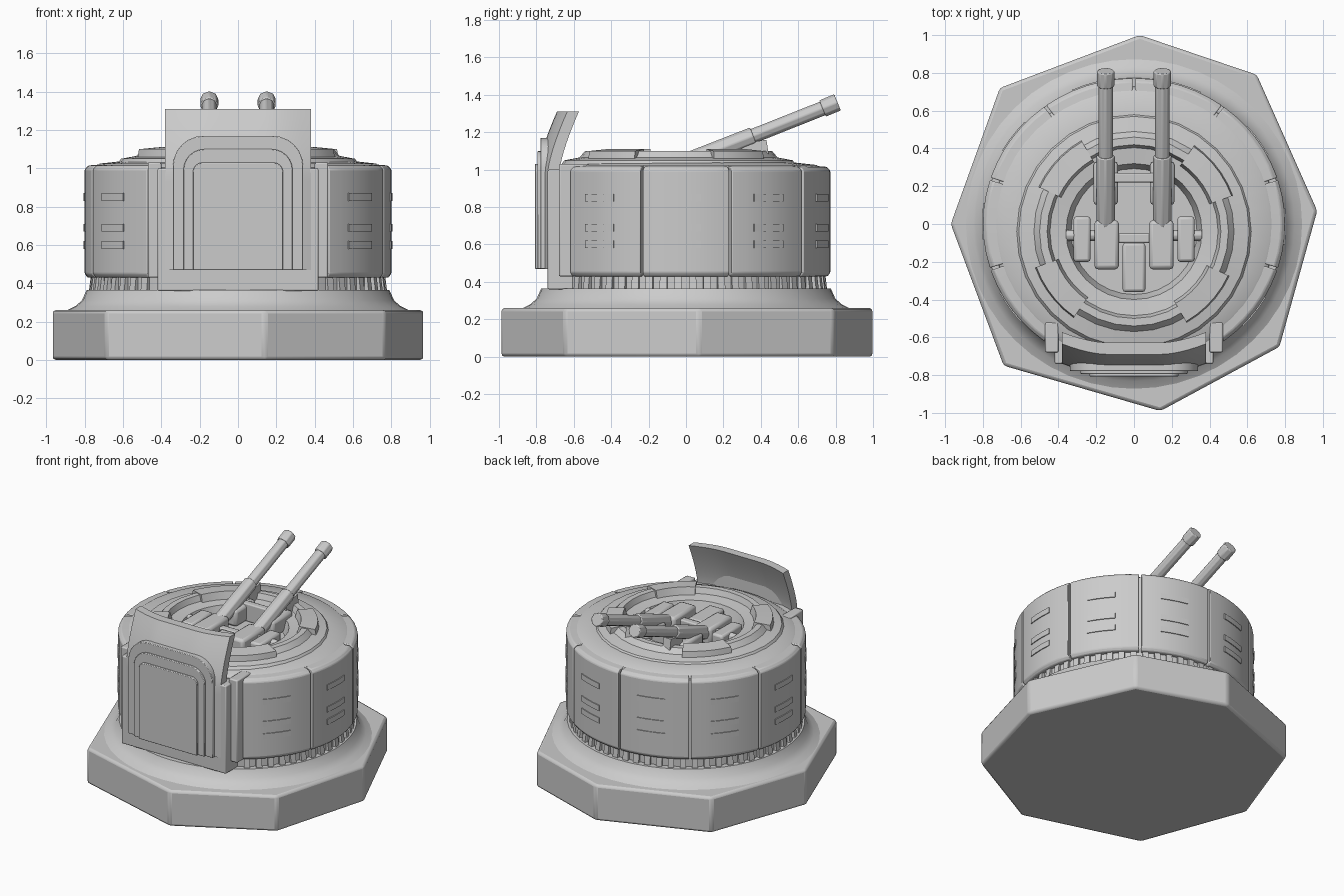
import bpy, bmesh, math
from mathutils import Vector

if "Cube" in bpy.data.objects:
    bpy.data.objects.remove(bpy.data.objects["Cube"])


def finish(name, bm, bevel=0.0, angle=30):
    """Clean a bmesh, turn it into an object and shade it."""
    bmesh.ops.remove_doubles(bm, verts=bm.verts, dist=1e-5)
    bmesh.ops.recalc_face_normals(bm, faces=bm.faces)
    me = bpy.data.meshes.new(name)
    bm.to_mesh(me)
    bm.free()
    ob = bpy.data.objects.new(name, me)
    bpy.context.collection.objects.link(ob)
    if bevel:
        m = ob.modifiers.new("Bevel", 'BEVEL')
        m.width, m.segments, m.limit_method = bevel, 2, 'ANGLE'
    bpy.ops.object.select_all(action='DESELECT')
    ob.select_set(True)
    bpy.context.view_layer.objects.active = ob
    bpy.ops.object.shade_smooth_by_angle(angle=math.radians(angle))
    return ob


def lathe(name, profile, n=48, a0=0, a1=360, sy=1.0, cy=0.0, closed=False, bevel=0.0):
    """Revolve an (r, z) profile round z between two angles."""
    bm = bmesh.new()
    full = a1 - a0 >= 360
    rings = []
    for i in range(n if full else n + 1):
        a = math.radians(a0 + (a1 - a0) * i / n)
        rings.append([bm.verts.new((r * math.cos(a), cy + sy * r * math.sin(a), z)) for r, z in profile])
    k = len(profile)
    for i in range(n):
        p, q = rings[i], rings[(i + 1) % len(rings)]
        for j in range(k if closed else k - 1):
            bm.faces.new((p[j], q[j], q[(j + 1) % k], p[(j + 1) % k]))
    if not full:
        bm.faces.new(rings[0])
        bm.faces.new(rings[-1])
    return finish(name, bm, bevel)


def prism(name, outline, offset, bevel=0.0):
    """Extrude a flat outline of 3D points along an offset."""
    bm = bmesh.new()
    f = bm.faces.new([bm.verts.new(p) for p in outline])
    new = bmesh.ops.extrude_face_region(bm, geom=[f])["geom"]
    bmesh.ops.translate(bm, vec=offset, verts=[v for v in new if isinstance(v, bmesh.types.BMVert)])
    return finish(name, bm, bevel)


def box(name, x0, x1, y0, y1, z0, z1, bevel=0.008):
    return prism(name, [(x0, y0, z0), (x1, y0, z0), (x1, y1, z0), (x0, y1, z0)], (0, 0, z1 - z0), bevel)


def rod(name, a, b, r, sides=8):
    bm = bmesh.new()
    a, b = Vector(a), Vector(b)
    mat = (b - a).to_track_quat('Z', 'Y').to_matrix().to_4x4()
    mat.translation = (a + b) / 2
    bmesh.ops.create_cone(bm, cap_ends=True, segments=sides, radius1=r, radius2=r,
                          depth=(b - a).length, matrix=mat)
    return finish(name, bm, 0.006)


def mirror(ob):
    ob.modifiers.new("Mirror", 'MIRROR')
    return ob


# Irregular eight-sided foundation slab
corners = [(0.03, 1.0), (0.65, 0.79), (0.97, 0.07), (0.77, -0.65),
           (0.14, -0.99), (-0.69, -0.75), (-0.97, 0.0), (-0.71, 0.72)]
prism("foundation", [(x, y, 0) for x, y in corners], (0, 0, 0.26), 0.018)

# Sloped skirt, neck and hollow inner drum with the gun pit
lathe("skirt", [(0, 0.24), (0.90, 0.255), (0.85, 0.28), (0.815, 0.31), (0.79, 0.365), (0, 0.37)], sy=0.98)
lathe("inner_drum", [(0, 0.3), (0.755, 0.3), (0.75, 1.005), (0.72, 1.025), (0.58, 1.04),
                     (0.44, 1.04), (0.42, 0.97), (0, 0.97)], sy=0.97)

# Outer wall plates, leaving the front bay open
for i in range(8):
    start = -54 + 36 * i
    plate = [(0.72, 0.43), (0.785, 0.43), (0.80, 0.45), (0.80, 0.995), (0.78, 1.015), (0.72, 1.02)]
    lathe("wall_plate", plate, 6, start + 0.5, start + 35.5, 0.965, 0, True, 0.006)
    # Raised horizontal bands on each plate
    for z in (0.6, 0.69, 0.85):
        band = [(0.79, z - 0.02), (0.806, z - 0.02), (0.806, z + 0.02), (0.79, z + 0.02)]
        lathe("wall_band", band, 3, start + 10, start + 24, 0.965, 0, True)
    # Short ribs under the plates
    for j in range(6):
        a = start + 6 * j
        rib = [(0.74, 0.36), (0.778, 0.36), (0.768, 0.44), (0.74, 0.44)]
        lathe("neck_rib", rib, 1, a + 1.2, a + 4.2, 0.97, 0, True)

# Raised ring round the gun pit, with an outer terrace
lathe("pit_ring", [(0.64, 1.01), (0.61, 1.05), (0.53, 1.065), (0.50, 1.1), (0.46, 1.1), (0.445, 1.06),
                   (0.36, 1.05), (0.33, 0.96)], 32, cy=-0.04)
for a in (-60, 20, 120, 200):
    lathe("ring_segment", [(0.42, 1.04), (0.56, 1.04), (0.55, 1.1), (0.44, 1.11)], 5,
          a, a + 35, cy=-0.04, closed=True)


# Curved front shield that leans back at the top
def shield_y(x, z):
    side = max(0.0, (abs(x) - 0.15) / 0.23)
    lean = max(0.0, (z - 0.98) / 0.33)
    return -0.795 + 0.055 * side ** 1.6 + 0.105 * lean ** 1.4


bm = bmesh.new()
cols, rows = 16, 20
layers = []
for t in (0, 0.062):
    layers.append([[bm.verts.new((x, shield_y(x, z) + t, z))
                    for x in [-0.38 + 0.76 * i / cols for i in range(cols + 1)]]
                   for z in [0.47 + 0.84 * j / rows for j in range(rows + 1)]])
front, back = layers
for g in layers:
    for j in range(rows):
        for i in range(cols):
            bm.faces.new((g[j][i], g[j][i + 1], g[j + 1][i + 1], g[j + 1][i]))
for i in range(cols):
    for j in (0, rows):
        bm.faces.new((front[j][i], front[j][i + 1], back[j][i + 1], back[j][i]))
for j in range(rows):
    for i in (0, cols):
        bm.faces.new((front[j][i], front[j + 1][i], back[j + 1][i], back[j][i]))
finish("front_shield", bm)

# Nested arched door panels, stepping forward
for name, w, top, c, y in (("outer_arch", 0.34, 1.17, 0.16, -0.778),
                           ("middle_arch", 0.285, 1.10, 0.11, -0.793),
                           ("door", 0.235, 1.03, 0.05, -0.808)):
    arc = [(w - c + c * math.cos(a), top - c + c * math.sin(a))
           for a in [math.radians(15 * k) for k in range(7)]]
    pts = [(w, 0.47)] + arc
    pts += [(-x, z) for x, z in reversed(pts)]
    prism(name, [(x, y, z) for x, z in pts], (0, 0.07, 0), 0.004)
box("bay_backing", -0.42, 0.42, -0.74, -0.55, 0.36, 1.0)
mirror(box("bay_jamb", 0.4, 0.47, -0.68, -0.52, 0.43, 1.03))

# Twin guns: barrels, sleeves, breeches and supports
mirror(rod("barrel", (0.15, -0.12, 0.99), (0.15, 0.80, 1.355), 0.04))
mirror(rod("muzzle", (0.15, 0.73, 1.327), (0.15, 0.81, 1.36), 0.048))
mirror(rod("barrel_sleeve", (0.15, -0.05, 1.02), (0.15, 0.36, 1.18), 0.05))
mirror(box("breech", 0.08, 0.21, -0.24, 0.02, 0.96, 1.085, 0.02))
mirror(box("cradle_side", 0.23, 0.32, -0.2, 0.04, 0.96, 1.07, 0.015))
mirror(rod("cradle_axle", (0.18, -0.06, 1.03), (0.36, -0.06, 1.03), 0.03))
mirror(box("sleeve_block", 0.085, 0.215, 0.1, 0.33, 0.97, 1.09, 0.02))
mirror(prism("barrel_prop", [(0.12, 0.3, 1.03), (0.12, 0.45, 1.03), (0.12, 0.43, 1.16), (0.12, 0.3, 1.14)],
             (0.06, 0, 0)))

# Gunner's seat and crossbars between the guns
box("seat", -0.06, 0.06, -0.36, -0.1, 0.96, 1.05, 0.015)
box("rear_crossbar", -0.2, 0.2, -0.1, -0.05, 0.97, 1.05)
box("front_crossbar", -0.14, 0.14, 0.22, 0.27, 0.97, 1.1)
